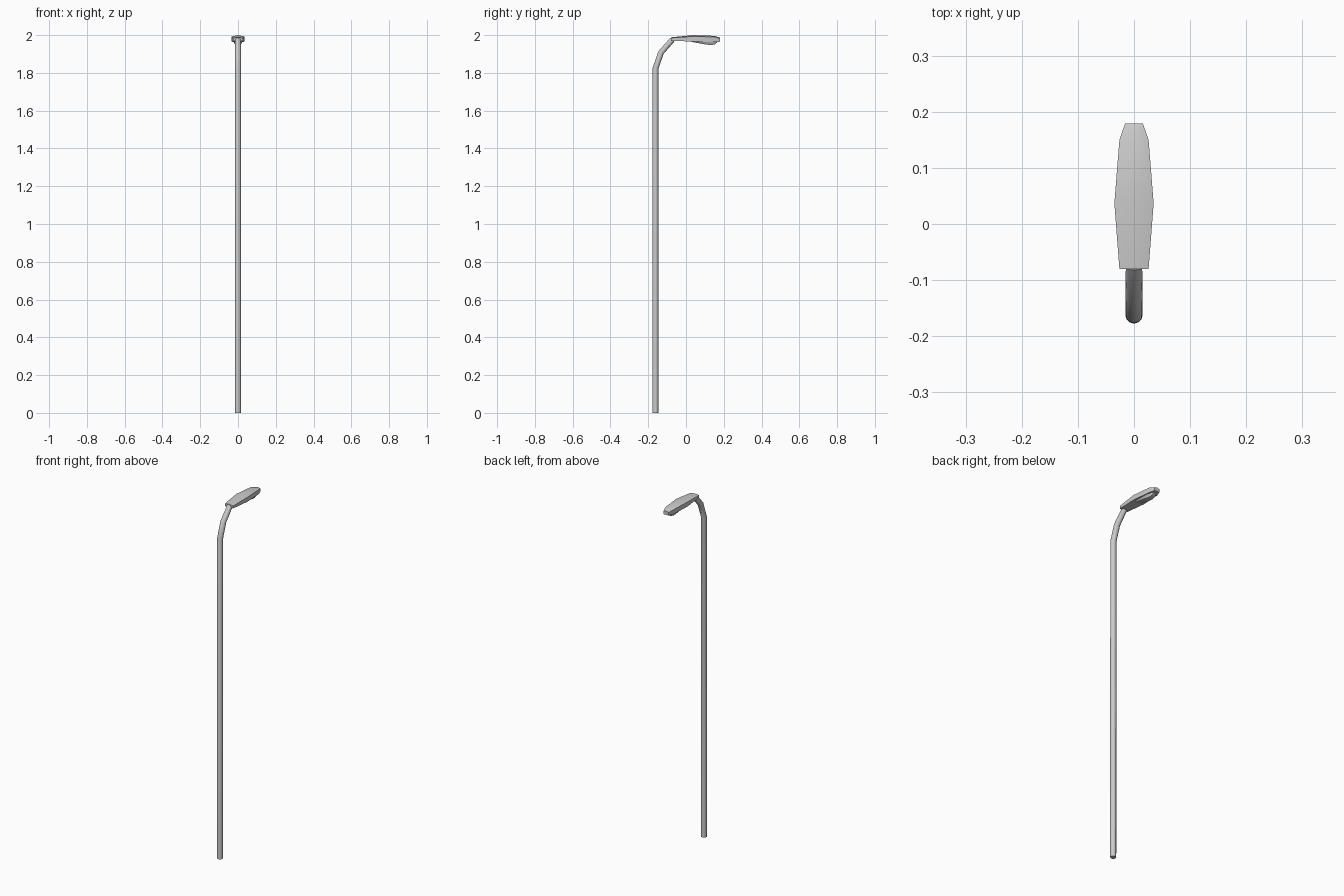
import bpy, bmesh, math
from mathutils import Vector

if "Cube" in bpy.data.objects:
    bpy.data.objects.remove(bpy.data.objects["Cube"])


def loft(name, rings, smooth):
    """Skin a list of equal-length point rings and cap both ends."""
    bm = bmesh.new()
    loops = [[bm.verts.new(p) for p in ring] for ring in rings]
    n = len(loops[0])
    for a, b in zip(loops, loops[1:]):
        for i in range(n):
            j = (i + 1) % n
            bm.faces.new((a[i], a[j], b[j], b[i]))
    bm.faces.new(loops[0])
    bm.faces.new(loops[-1])
    bmesh.ops.recalc_face_normals(bm, faces=bm.faces)
    mesh = bpy.data.meshes.new(name)
    bm.to_mesh(mesh)
    bm.free()
    obj = bpy.data.objects.new(name, mesh)
    bpy.context.collection.objects.link(obj)
    bpy.context.view_layer.objects.active = obj
    obj.select_set(True)
    bpy.ops.object.shade_smooth_by_angle(angle=math.radians(smooth))
    obj.select_set(False)
    return obj


# Pole: round tube following a bent path, (y, z, tilt from vertical, radius)
path = [(-0.162, 0.0, 0, 0.0155), (-0.161, 1.825, 10, 0.0155),
        (-0.132, 1.908, 27, 0.0155), (-0.072, 1.976, 45, 0.0145)]
rings = []
for y, z, tilt, r in path:
    t = math.radians(tilt)
    side = Vector((0, math.cos(t), -math.sin(t)))
    rings.append([Vector((0, y, z)) + Vector((1, 0, 0)) * r * math.cos(a) + side * r * math.sin(a)
                  for a in (2 * math.pi * k / 12 for k in range(12))])
loft("pole", rings, 50)

# Lamp housing: (y, half width, ridge z, shoulder z, bottom z)
stations = [(-0.08, 0.026, 1.988, 1.985, 1.970), (0.037, 0.035, 2.0, 1.993, 1.966),
            (0.15, 0.026, 1.996, 1.990, 1.963), (0.179, 0.016, 1.987, 1.983, 1.965)]
loft("lamp_housing", [[(-w, y, s), (0, y, top), (w, y, s), (w * 0.96, y, b), (-w * 0.96, y, b)]
                      for y, w, top, s, b in stations], 30)

# Lens bulging under the front of the housing: (y, half width, bottom z)
lens = [(0.03, 0.024, 1.964), (0.10, 0.026, 1.951), (0.13, 0.023, 1.947),
        (0.15, 0.019, 1.950), (0.164, 0.014, 1.960)]
loft("lamp_lens", [[(-w, y, 1.97), (w, y, 1.97), (w * 0.6, y, b), (-w * 0.6, y, b)]
                   for y, w, b in lens], 30)
